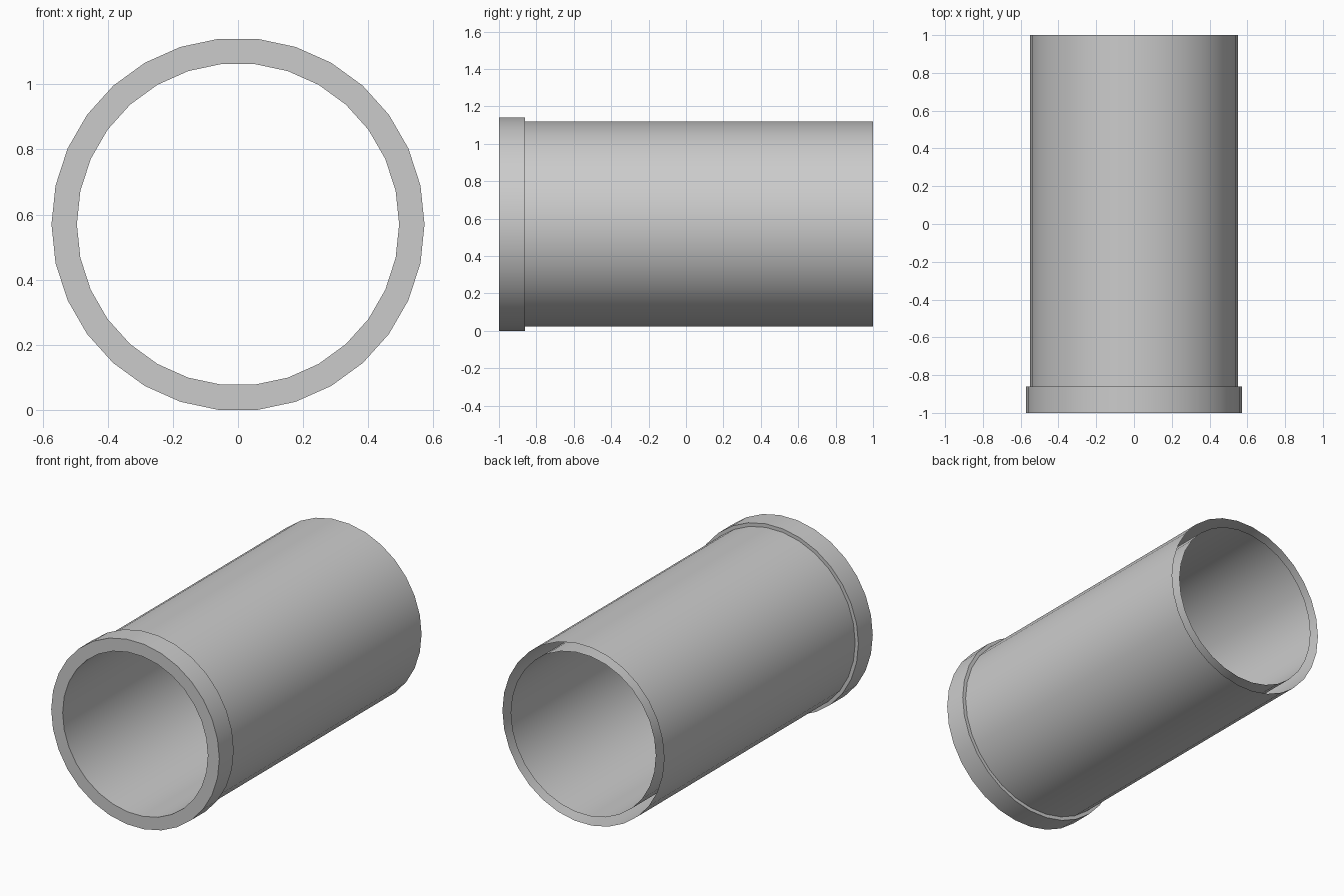
import bpy, bmesh
from math import sin, cos, radians, tau

if "Cube" in bpy.data.objects:
    bpy.data.objects.remove(bpy.data.objects["Cube"])

SIDES = 30
R_RIM, R_BODY, R_BORE = 0.573, 0.551, 0.495
CENTRE_Z = R_RIM * cos(radians(6))   # flat facet rests on the ground

# Profile as (radius, y): bore, front face, collar, step, outer wall;
# the gap between the two walls stays open at the back
profile = [(R_BORE, 1), (R_BORE, -1), (R_RIM, -1),
           (R_RIM, -0.86), (R_BODY, -0.86), (R_BODY, 1)]

# Lathe the profile around the y axis
bm = bmesh.new()
rings = []
for r, y in profile:
    rings.append([bm.verts.new((r * cos(tau * i / SIDES), y,
                                CENTRE_Z + r * sin(tau * i / SIDES)))
                  for i in range(SIDES)])
for a, b in zip(rings, rings[1:]):
    for i in range(SIDES):
        j = (i + 1) % SIDES
        bm.faces.new((a[i], a[j], b[j], b[i]))

# Make the normals face outwards (outer wall away from the axis)
bm.normal_update()
bm.faces.ensure_lookup_table()
outer = bm.faces[-SIDES]
c = outer.calc_center_median()
if outer.normal.x * c.x + outer.normal.z * (c.z - CENTRE_Z) < 0:
    bmesh.ops.reverse_faces(bm, faces=bm.faces[:])

mesh = bpy.data.meshes.new("collared_pipe")
bm.to_mesh(mesh)
bm.free()
pipe = bpy.data.objects.new("collared_pipe", mesh)
bpy.context.collection.objects.link(pipe)

# Smooth walls with sharp rims
bpy.context.view_layer.objects.active = pipe
pipe.select_set(True)
bpy.ops.object.shade_smooth_by_angle(angle=radians(30))
